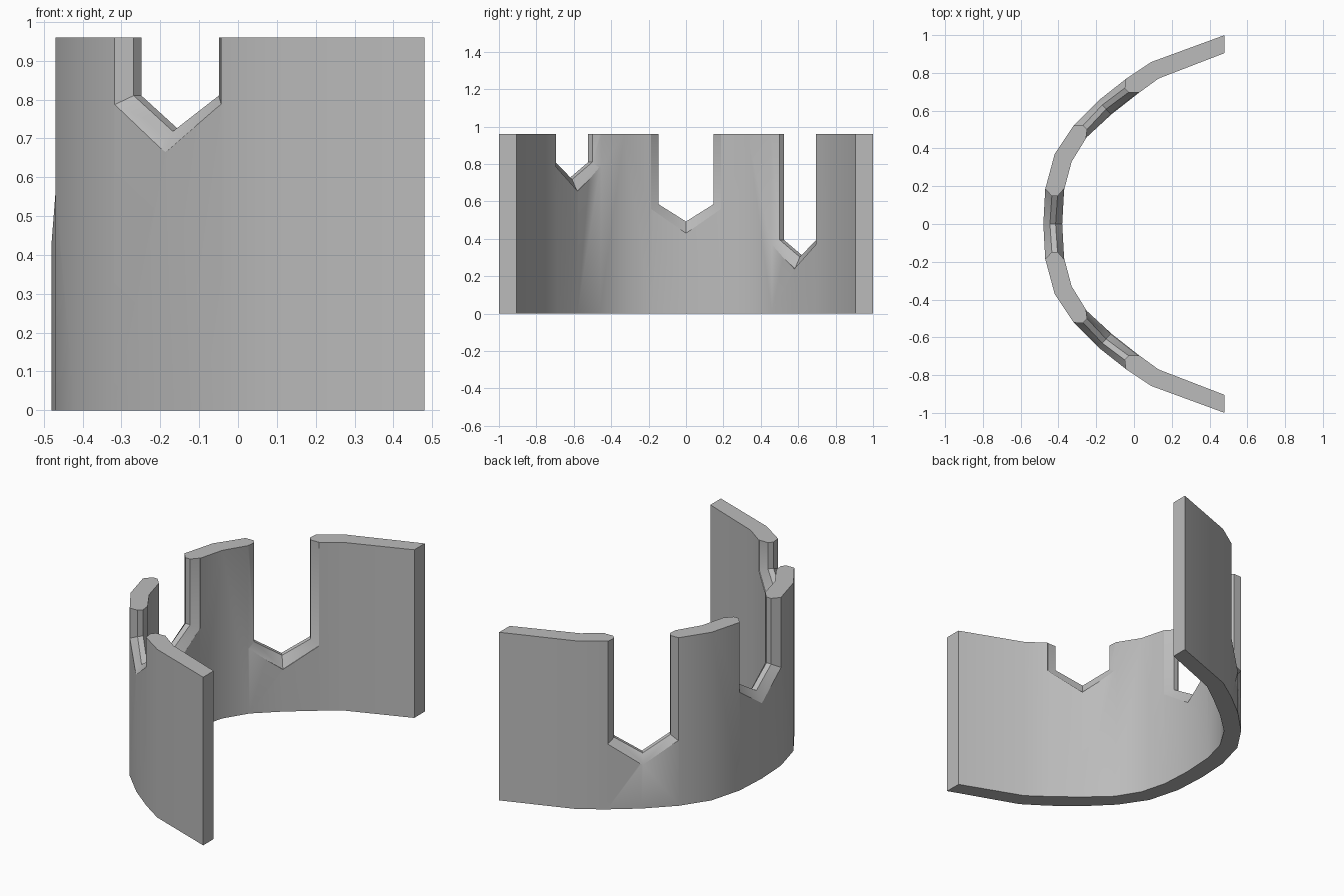
import bpy, bmesh
from math import radians
from mathutils import Vector

cube = bpy.data.objects.get("Cube")
if cube:
    bpy.data.objects.remove(cube, do_unlink=True)

HEIGHT = 0.96

stone = bpy.data.materials.new("plain grey")
stone.use_nodes = True
GREY = (0.5, 0.5, 0.5, 1)
stone.diffuse_color = GREY
stone.node_tree.nodes["Principled BSDF"].inputs["Base Color"].default_value = GREY


def loft(name, rings):
    """Closed solid skinned through rings of equal length, capped at both ends."""
    bm = bmesh.new()
    loops = [[bm.verts.new(p) for p in ring] for ring in rings]
    n = len(loops[0])
    for a, b in zip(loops, loops[1:]):
        for i in range(n):
            j = (i + 1) % n
            bm.faces.new((a[i], a[j], b[j], b[i]))
    bm.faces.new(loops[0][::-1])
    bm.faces.new(loops[-1])
    bmesh.ops.recalc_face_normals(bm, faces=bm.faces)
    mesh = bpy.data.meshes.new(name)
    bm.to_mesh(mesh)
    bm.free()
    mesh.materials.append(stone)
    obj = bpy.data.objects.new(name, mesh)
    bpy.context.collection.objects.link(obj)
    return obj


def mirrored(half):
    return half + [(x, -y) for x, y in half[-2::-1]]


# Curved wall: outer and inner plan lines, swept from one end to the other
outer = mirrored([(0.48, 1), (0.09, 0.857), (-0.04, 0.77), (-0.18, 0.66),
                  (-0.32, 0.52), (-0.42, 0.37), (-0.47, 0.185), (-0.48, 0)])
inner = mirrored([(0.48, 0.905), (0.13, 0.77), (0.02, 0.69), (-0.12, 0.58),
                  (-0.25, 0.46), (-0.33, 0.33), (-0.37, 0.18), (-0.38, 0)])
wall = loft("curved_wall", [
    [(*o, 0), (*o, HEIGHT), (*i, HEIGHT), (*i, 0)] for o, i in zip(outer, inner)])


def notch_cutter(name, centre, outward, tip, sag):
    """Pointed slot that narrows to a ridge halfway through the wall."""
    out = Vector((*outward, 0)).normalized()
    side = Vector((-out.y, out.x, 0))
    rings = []
    for depth, wide in [(-0.2, 1), (-0.05, 1), (-0.015, 0), (0.015, 0), (0.05, 1), (0.2, 1)]:
        w = 0.187 if wide else 0.147
        shoulder = tip + (0.13 if wide else 0.155)
        low = tip if wide else tip + 0.063
        outline = [(-w, HEIGHT + 0.2, 0), (-w, shoulder, 0), (0, low, sag),
                   (w, shoulder, 0), (w, HEIGHT + 0.2, 0)]
        rings.append([Vector((*centre, z)) + side * s + out * (depth + bulge)
                      for s, z, bulge in outline])
    cutter = loft(name, rings)
    cutter.hide_render = True
    return cutter


# Three notches of different depth
cutters = [
    notch_cutter("front_notch", (-0.149, -0.61), (-0.667, -0.746), 0.655, 0.013),
    notch_cutter("middle_notch", (-0.42, 0), (-1, 0), 0.43, 0.01),
    notch_cutter("back_notch", (-0.149, 0.61), (-0.667, 0.746), 0.24, 0.013),
]
bpy.context.view_layer.objects.active = wall
for cutter in cutters:
    cut = wall.modifiers.new(cutter.name, "BOOLEAN")
    cut.operation = "DIFFERENCE"
    cut.solver = "EXACT"
    cut.object = cutter
    bpy.ops.object.modifier_apply(modifier=cut.name)
    bpy.data.objects.remove(cutter, do_unlink=True)

# Smooth around the curve, crisp at rims and notch edges
bpy.ops.object.select_all(action="DESELECT")
wall.select_set(True)
bpy.ops.object.shade_smooth_by_angle(angle=radians(35))
